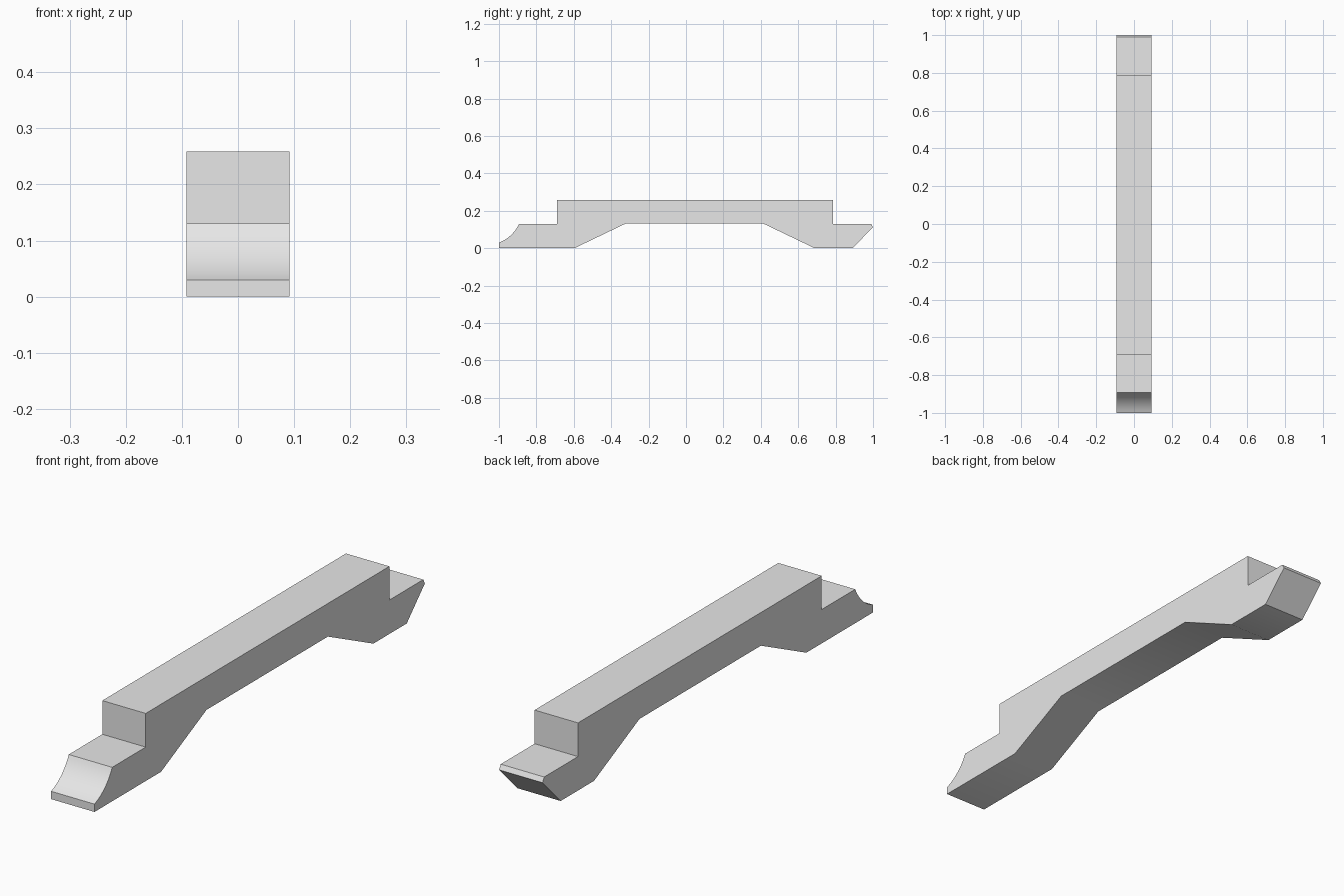
import bpy, bmesh, math
from mathutils import Vector

cube = bpy.data.objects.get("Cube")
if cube:
    bpy.data.objects.remove(cube, do_unlink=True)

HALF_WIDTH = 0.092
STEP, TOP = 0.13, 0.259


def make_material(name, rgb):
    mat = bpy.data.materials.new(name)
    mat.use_nodes = True
    mat.diffuse_color = (*rgb, 1)
    mat.node_tree.nodes["Principled BSDF"].inputs["Base Color"].default_value = (*rgb, 1)
    return mat


def arc(start, end, sweep, steps):
    """Points on a circular arc bulging to the right of start -> end."""
    a, b = Vector(start), Vector(end)
    chord = b - a
    normal = Vector((-chord.y, chord.x)).normalized()
    radius = chord.length / 2 / math.sin(sweep / 2)
    centre = (a + b) / 2 + normal * radius * math.cos(sweep / 2)
    first = math.atan2(a.y - centre.y, a.x - centre.x)
    return [(centre.x + radius * math.cos(first + sweep * i / steps),
             centre.y + radius * math.sin(first + sweep * i / steps))
            for i in range(steps + 1)]


# Side profile (y, z): scooped nose, stepped top, chamfered tail, arched underside
cove = arc((-1, 0.03), (-0.893, STEP), math.radians(45), 12)
profile = [(-1, 0)] + cove + [
    (-0.69, STEP), (-0.69, TOP), (0.785, TOP), (0.785, STEP),
    (0.99, STEP), (1, 0.112), (0.89, 0), (0.688, 0),
    (0.413, STEP + 0.002), (-0.322, STEP + 0.002), (-0.597, 0)]

# Extrude the profile across the width
bm = bmesh.new()
face = bm.faces.new([bm.verts.new((-HALF_WIDTH, y, z)) for y, z in profile])
extruded = bmesh.ops.extrude_face_region(bm, geom=[face])
moved = [v for v in extruded["geom"] if isinstance(v, bmesh.types.BMVert)]
bmesh.ops.translate(bm, verts=moved, vec=(2 * HALF_WIDTH, 0, 0))
bmesh.ops.recalc_face_normals(bm, faces=bm.faces)
mesh = bpy.data.meshes.new("stepped_beam")
bm.to_mesh(mesh)
bm.free()

beam = bpy.data.objects.new("stepped_beam", mesh)
bpy.context.collection.objects.link(beam)
mesh.materials.append(make_material("light grey", (0.8, 0.8, 0.8)))

# Smooth the scoop and shallow underside bends, keep the corners sharp
bpy.ops.object.select_all(action="DESELECT")
beam.select_set(True)
bpy.context.view_layer.objects.active = beam
bpy.ops.object.shade_smooth_by_angle(angle=math.radians(30))
